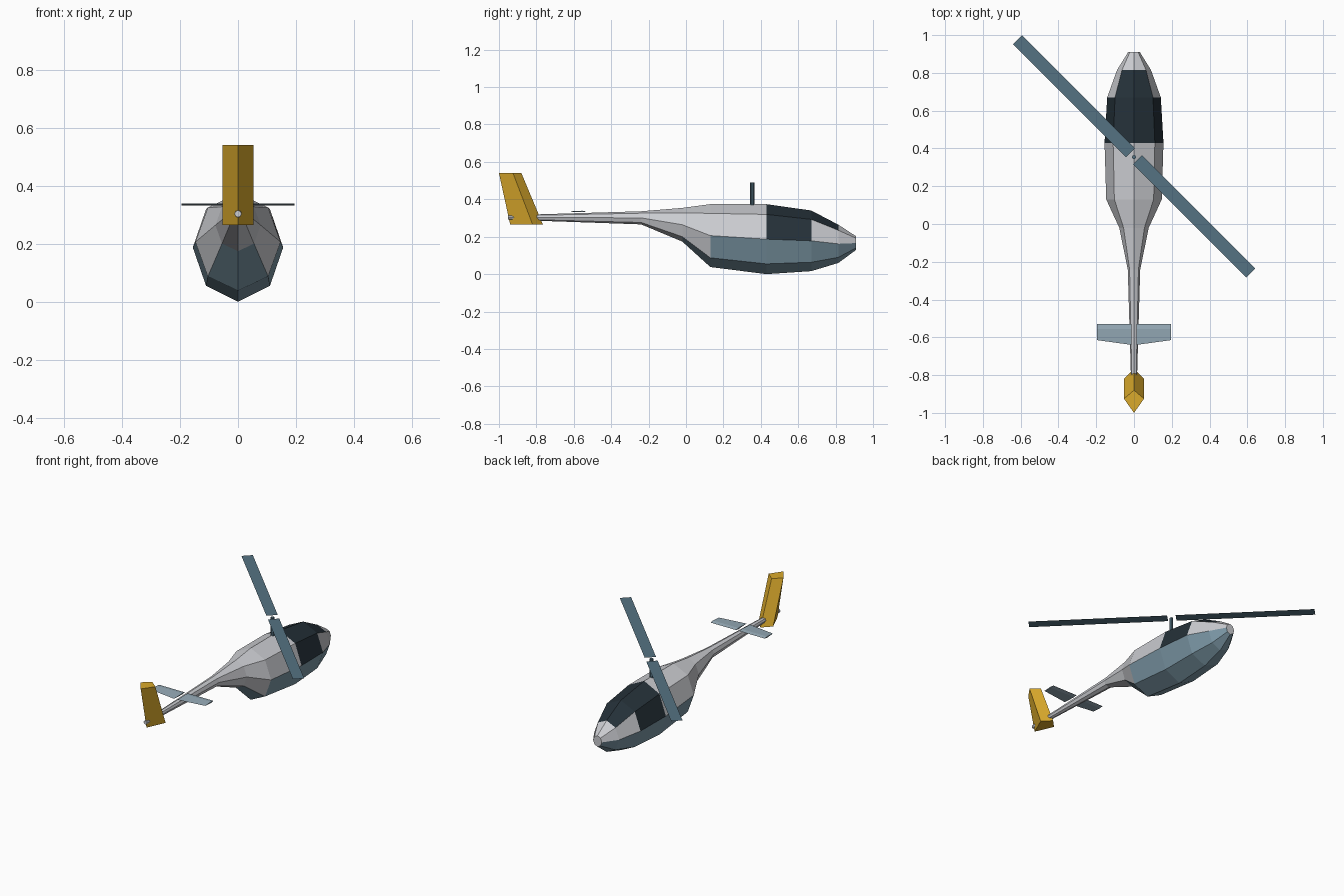
import bpy, bmesh
from math import cos, sin, pi
from mathutils import Vector

if "Cube" in bpy.data.objects:
    bpy.data.objects.remove(bpy.data.objects["Cube"])


def material(name, rgb):
    m = bpy.data.materials.new(name)
    m.diffuse_color = (*rgb, 1)
    m.use_nodes = True
    m.node_tree.nodes["Principled BSDF"].inputs["Base Color"].default_value = m.diffuse_color
    return m


GREY = material("light_grey", (0.6, 0.61, 0.64))
BELLY = material("blue_grey", (0.2, 0.31, 0.38))
GLASS = material("dark_glass", (0.018, 0.03, 0.04))
GOLD = material("gold", (0.7, 0.4, 0.025))
BLADE = material("slate", (0.09, 0.17, 0.225))
STAB = material("pale_blue_grey", (0.3, 0.4, 0.47))


def finish(bm, name, mats):
    bmesh.ops.recalc_face_normals(bm, faces=bm.faces)
    mesh = bpy.data.meshes.new(name)
    bm.to_mesh(mesh)
    bm.free()
    for m in mats:
        mesh.materials.append(m)
    obj = bpy.data.objects.new(name, mesh)
    bpy.context.collection.objects.link(obj)
    return obj


def loft(name, rings, mats, pick=lambda station, side: 0):
    """Skin a row of closed rings, capping both ends."""
    bm = bmesh.new()
    rows = [[bm.verts.new(p) for p in ring] for ring in rings]
    n = len(rows[0])
    for i in range(len(rows) - 1):
        for k in range(n):
            j = (k + 1) % n
            f = bm.faces.new((rows[i][k], rows[i][j], rows[i + 1][j], rows[i + 1][k]))
            f.material_index = pick(i, k)
    bm.faces.new(rows[0])
    bm.faces.new(rows[-1])
    return finish(bm, name, mats)


# Fuselage and tail boom: octagon stations (y, centre z, half width, half height)
stations = [
    (0.91, 0.166, 0.031, 0.036), (0.815, 0.162, 0.09, 0.102),
    (0.67, 0.178, 0.142, 0.162), (0.43, 0.187, 0.156, 0.187),
    (0.13, 0.206, 0.147, 0.168), (-0.02, 0.264, 0.078, 0.09),
    (-0.24, 0.301, 0.033, 0.035), (-0.953, 0.303, 0.012, 0.012),
]
rings = [[(w * sin(k * pi / 4), y, c + h * cos(k * pi / 4)) for k in range(8)]
         for y, c, w, h in stations]


def body_colour(station, side):
    if side in (0, 7) and station in (1, 2):    # roof glass
        return 2
    if side in (1, 6) and station == 2:         # side windows
        return 2
    if side in (2, 5) and station < 4:          # lower flanks
        return 1
    if side in (3, 4) and station < 5:          # keel
        return 1
    return 0


loft("fuselage", rings, [GREY, BELLY, GLASS], body_colour)

# Tail fin: diamond sections, swept back
loft("tail_fin", [
    [(0, f, z), (0.053, m, z), (0, r, z), (-0.053, m, z)]
    for z, f, m, r in ((0.265, -0.765, -0.82, -0.94), (0.54, -0.88, -0.925, -1.0))
], [GOLD])

# Stabilizer halves: thin tapered wedges
for s, side in ((-1, "left"), (1, "right")):
    loft("stabilizer_" + side, [
        [(s * x, -0.53, 0.335), (s * x, -0.555, 0.339), (s * x, r, 0.335), (s * x, -0.555, 0.331)]
        for x, r in ((0.012, -0.64), (0.195, -0.615))
    ], [STAB])

# Rotor mast
HUB = Vector((0, 0.358, 0.488))
loft("rotor_mast", [
    [(0.011 * cos(k * pi / 4), HUB.y - 0.004 + 0.011 * sin(k * pi / 4), z) for k in range(8)]
    for z in (0.36, 0.49)
], [BLADE])

# Rotor blades: flat sheets on the diagonal
along = Vector((1, -1, 0)).normalized()
across = Vector((1, 1, 0)).normalized()
for s, label in ((-1, "front"), (1, "rear")):
    bm = bmesh.new()
    corners = [(0.026, -0.034), (0.873, -0.034), (0.873, 0.034), (0.026, 0.034)]
    f = bm.faces.new([bm.verts.new(HUB + s * (along * a + across * b)) for a, b in corners])
    f.normal_update()
    if f.normal.z < 0:
        f.normal_flip()
    mesh = bpy.data.meshes.new("rotor_blade_" + label)
    bm.to_mesh(mesh)
    bm.free()
    mesh.materials.append(BLADE)
    bpy.context.collection.objects.link(bpy.data.objects.new("rotor_blade_" + label, mesh))
